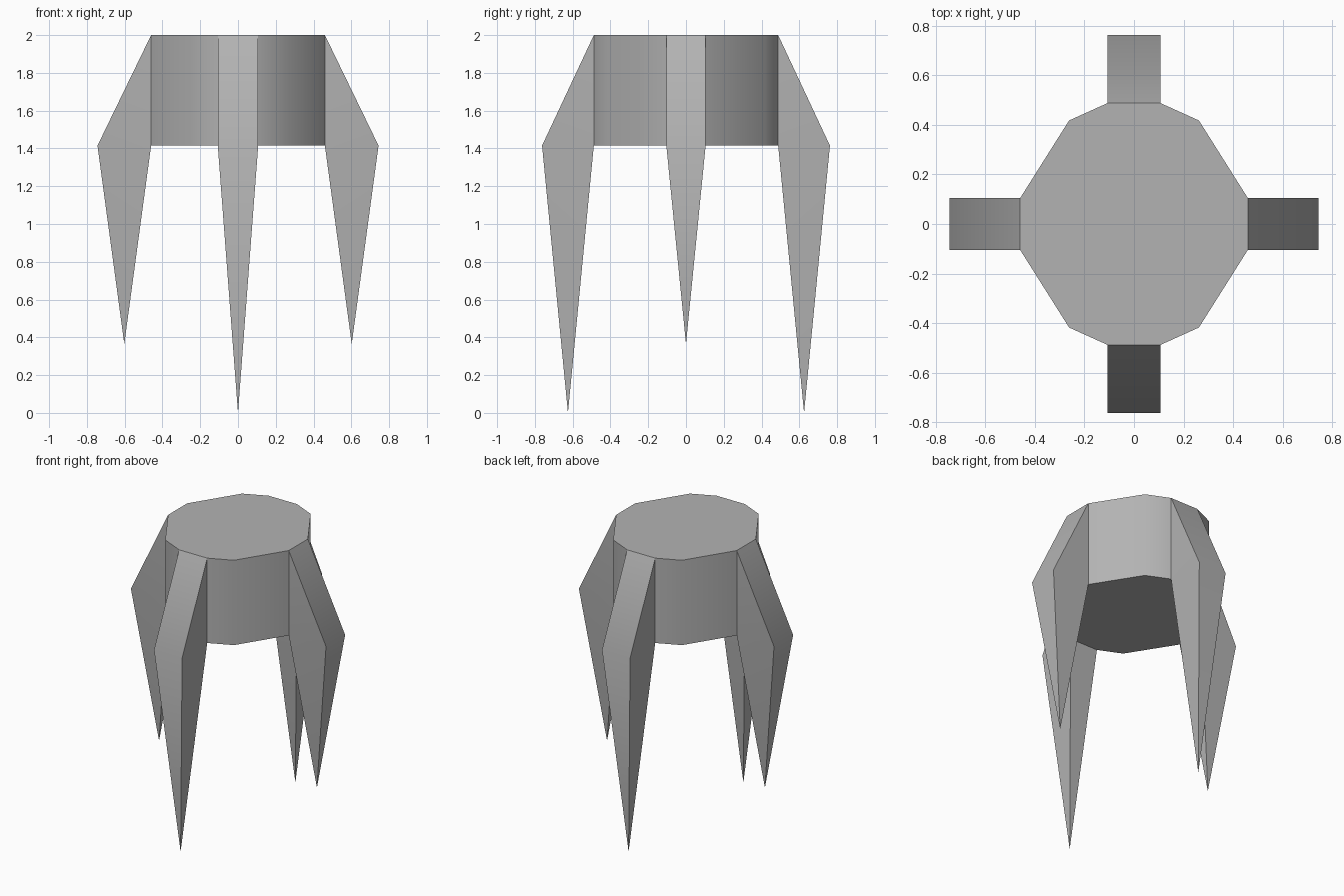
import bpy, bmesh

if "Cube" in bpy.data.objects:
    bpy.data.objects.remove(bpy.data.objects["Cube"])

HUB_BOTTOM, HUB_TOP = 1.415, 2.0

grey = bpy.data.materials.new("dark_grey")
grey.diffuse_color = (0.45, 0.45, 0.45, 1)
grey.use_nodes = True
grey.node_tree.nodes["Principled BSDF"].inputs["Base Color"].default_value = grey.diffuse_color


def finish(name, bm):
    bmesh.ops.recalc_face_normals(bm, faces=bm.faces)
    mesh = bpy.data.meshes.new(name)
    bm.to_mesh(mesh)
    bm.free()
    mesh.materials.append(grey)
    obj = bpy.data.objects.new(name, mesh)
    bpy.context.collection.objects.link(obj)
    return obj


def make_hub():
    # twelve-sided drum: one quadrant of the outline, mirrored round
    q = [(0.46, 0.104), (0.262, 0.418), (0.107, 0.488)]
    outline = (q + [(-x, y) for x, y in reversed(q)]
               + [(-x, -y) for x, y in q] + [(x, -y) for x, y in reversed(q)])
    bm = bmesh.new()
    base = bm.faces.new([bm.verts.new((x, y, HUB_BOTTOM)) for x, y in outline])
    ext = bmesh.ops.extrude_face_region(bm, geom=[base], use_keep_orig=True)
    top = [v for v in ext["geom"] if isinstance(v, bmesh.types.BMVert)]
    bmesh.ops.translate(bm, verts=top, vec=(0, 0, HUB_TOP - HUB_BOTTOM))
    # only the corners between the legs are shaded smooth
    for f in bm.faces:
        f.smooth = len(f.verts) == 4
    for e in bm.edges:
        a, b = e.verts
        vertical = abs(a.co.z - b.co.z) > 0.1
        e.smooth = vertical and abs(abs(a.co.x) - 0.262) < 0.01
    finish("hub", bm)


def make_leg(name, direction, inner, outer, half_width, tip_z):
    # sloped shoulder wedge tapering below to a single point
    dx, dy = direction
    bm = bmesh.new()

    def vert(r, s, z):
        return bm.verts.new((dx * r - dy * s, dy * r + dx * s, z))

    w = half_width
    t0, t1 = vert(inner, -w, HUB_TOP), vert(inner, w, HUB_TOP)
    i0, i1 = vert(inner, -w, HUB_BOTTOM), vert(inner, w, HUB_BOTTOM)
    o0, o1 = vert(outer, -w, HUB_BOTTOM), vert(outer, w, HUB_BOTTOM)
    tip = vert((inner + outer) / 2, 0, tip_z)
    for face in ((t0, t1, o1, o0), (t0, i0, i1, t1), (t0, o0, i0), (t1, i1, o1),
                 (o0, o1, tip), (i1, i0, tip), (i0, o0, tip), (o1, i1, tip)):
        bm.faces.new(face).smooth = True
    # the knee is shaded smooth, the long corner edges stay sharp
    for e in bm.edges:
        e.smooth = all(abs(v.co.z - HUB_BOTTOM) < 0.001 for v in e.verts)
    finish(name, bm)


make_hub()
# long legs front and back, short legs at the sides
for name, d in (("front_leg", (0, -1)), ("back_leg", (0, 1))):
    make_leg(name, d, 0.488, 0.762, 0.107, 0.0)
for name, d in (("right_leg", (1, 0)), ("left_leg", (-1, 0))):
    make_leg(name, d, 0.46, 0.744, 0.104, 0.365)
